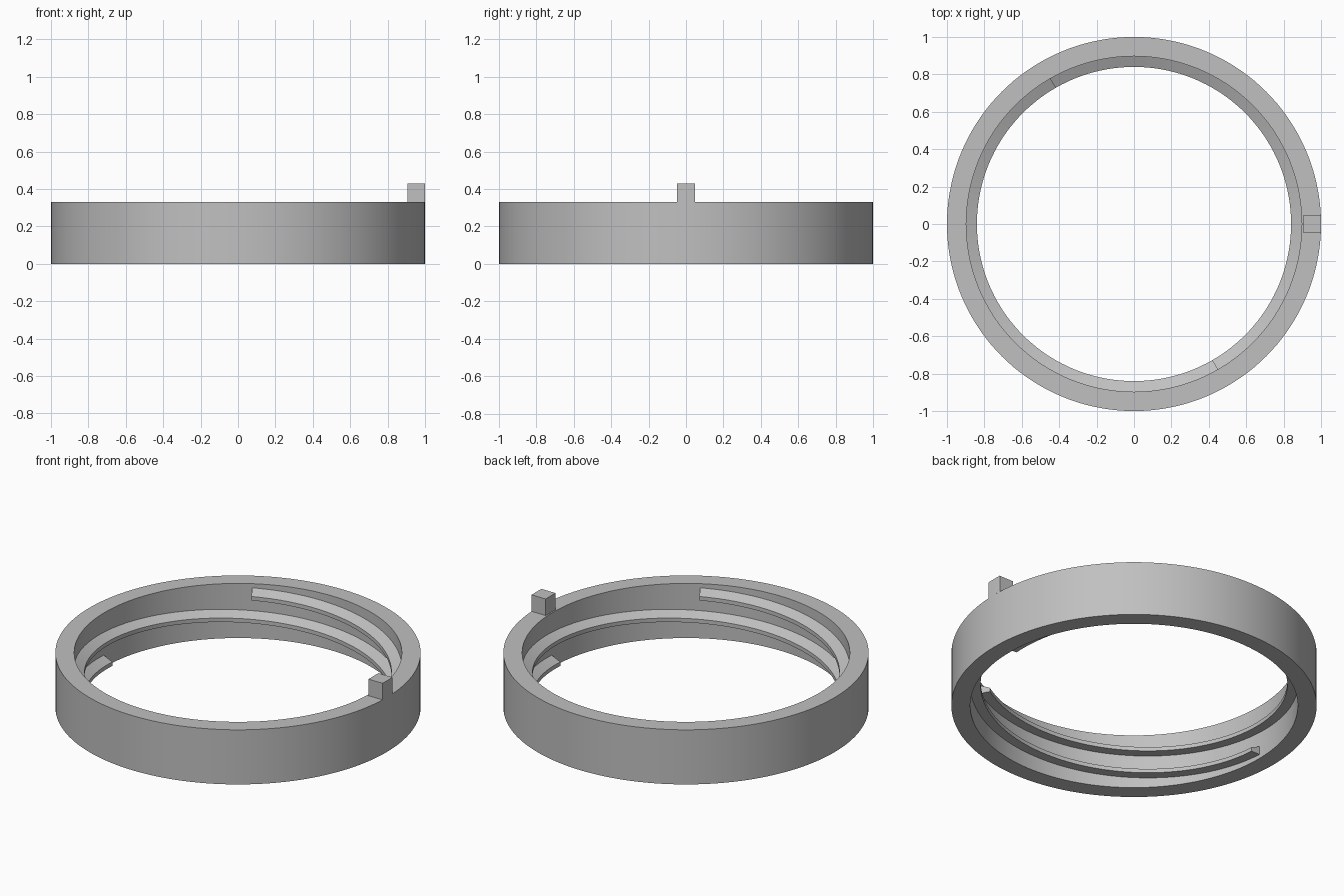
import bpy, bmesh
from math import sin, cos, radians, asin, sqrt

cube = bpy.data.objects.get("Cube")
if cube:
    bpy.data.objects.remove(cube, do_unlink=True)

HEIGHT = 0.33
R_OUT, R_IN, R_THREAD = 1.0, 0.897, 0.84
STEP = 2.5  # degrees per segment

grey = bpy.data.materials.new("plain grey")
grey.use_nodes = True
COLOUR = (0.53, 0.53, 0.53, 1)
grey.diffuse_color = COLOUR
grey.node_tree.nodes["Principled BSDF"].inputs["Base Color"].default_value = COLOUR


def finish(name, bm):
    bmesh.ops.recalc_face_normals(bm, faces=bm.faces[:])
    mesh = bpy.data.meshes.new(name)
    bm.to_mesh(mesh)
    bm.free()
    mesh.materials.append(grey)
    obj = bpy.data.objects.new(name, mesh)
    bpy.context.collection.objects.link(obj)
    bpy.ops.object.select_all(action='DESELECT')
    obj.select_set(True)
    bpy.context.view_layer.objects.active = obj
    bpy.ops.object.shade_smooth_by_angle(angle=radians(20))
    return obj


def sweep(name, profile, start, turn, rise=0.0):
    """Turn an (r, z) profile about the z axis while raising it."""
    bm = bmesh.new()
    closed = abs(turn) == 360
    count = round(abs(turn) / STEP)
    rows = []
    for i in range(count if closed else count + 1):
        t = i / count
        a = radians(start + turn * t)
        rows.append([bm.verts.new((r * cos(a), r * sin(a), z + rise * t))
                     for r, z in profile])
    pairs = list(zip(rows, rows[1:]))
    if closed:
        pairs.append((rows[-1], rows[0]))
    n = len(profile)
    for a, b in pairs:
        for k in range(n):
            j = (k + 1) % n
            bm.faces.new((a[k], a[j], b[j], b[k]))
    if not closed:
        bm.faces.new(rows[0])
        bm.faces.new(rows[-1])
    return finish(name, bm)


# Ring body
sweep("ring_body", [(R_IN, 0), (R_OUT, 0), (R_OUT, HEIGHT), (R_IN, HEIGHT)], 0, 360)

# Two opposed internal threads: flat underside, sloping top
thread = [(R_IN + 0.01, 0), (R_THREAD, 0), (R_THREAD, 0.024),
          (R_IN, 0.05), (R_IN + 0.01, 0.05)]
for name, start in (("thread_back", -180), ("thread_front", 0)):
    sweep(name, [(r, z + 0.025) for r, z in thread], start, 300, 0.23)

# Locating tab on the rim, its outer face flush with the ring
bm = bmesh.new()
half, inner, top = 0.047, 0.905, 0.43
outline = [(inner, half), (inner, -half)]
for i in range(5):
    y = half * (i / 2 - 1)
    outline.append((sqrt(R_OUT ** 2 - y * y), y))
base = bm.faces.new([bm.verts.new((x, y, HEIGHT)) for x, y in outline])
new = bmesh.ops.extrude_face_region(bm, geom=[base], use_keep_orig=True)["geom"]
bmesh.ops.translate(bm, vec=(0, 0, top - HEIGHT),
                    verts=[v for v in new if isinstance(v, bmesh.types.BMVert)])
finish("locating_tab", bm)
